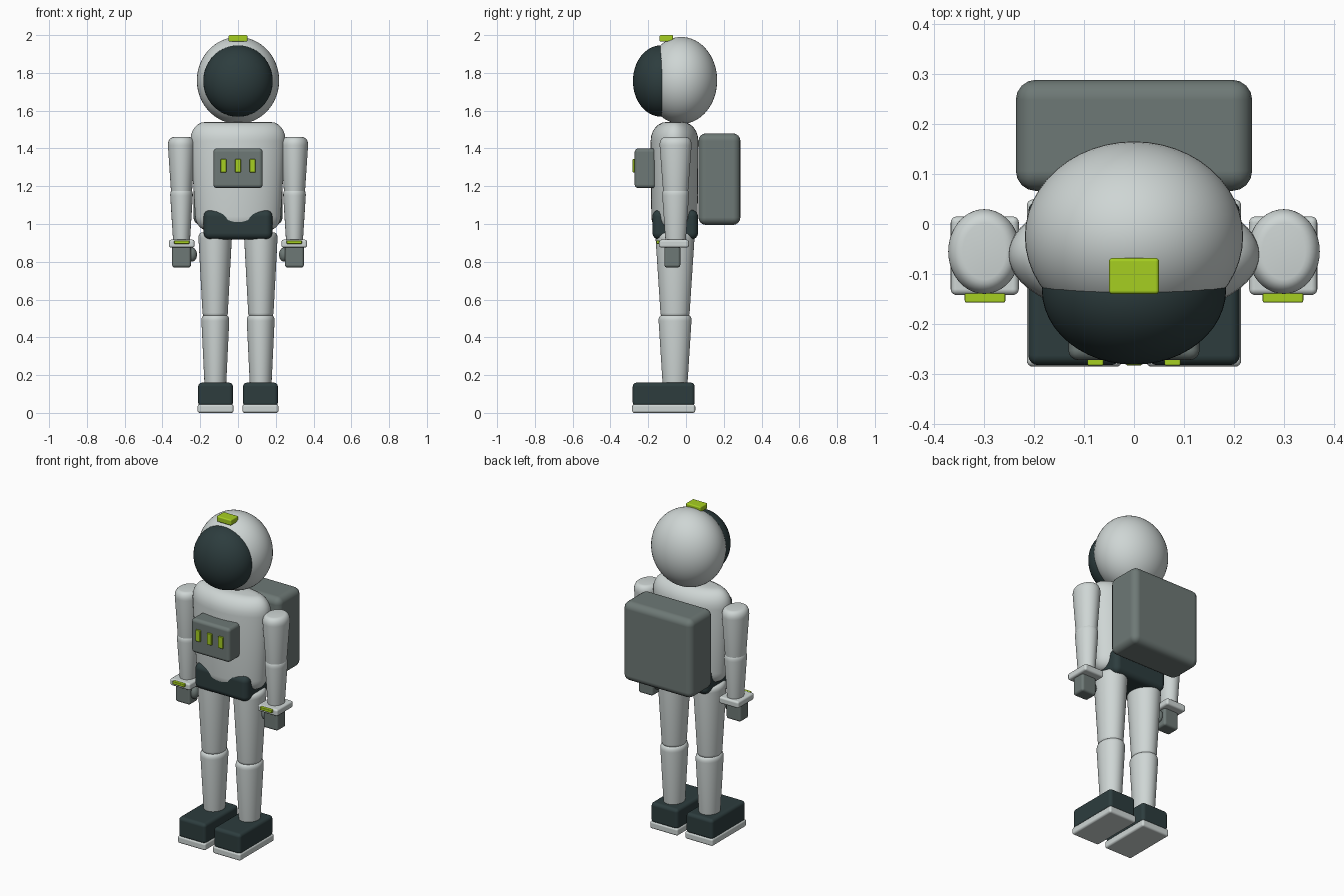
import bpy, bmesh, math
from mathutils import Matrix, Vector

if "Cube" in bpy.data.objects:
    bpy.data.objects.remove(bpy.data.objects["Cube"])


def material(name, rgb):
    m = bpy.data.materials.new(name)
    m.diffuse_color = (*rgb, 1)
    m.use_nodes = True
    m.node_tree.nodes["Principled BSDF"].inputs["Base Color"].default_value = m.diffuse_color
    return m


WHITE = material("suit white", (0.62, 0.67, 0.66))
GREY = material("equipment grey", (0.155, 0.19, 0.18))
DARK = material("dark teal", (0.026, 0.046, 0.048))
LIME = material("signal lime", (0.38, 0.62, 0.015))


def finish(name, bm, mat):
    bmesh.ops.recalc_face_normals(bm, faces=bm.faces)
    mesh = bpy.data.meshes.new(name)
    bm.to_mesh(mesh)
    bm.free()
    mesh.materials.append(mat)
    ob = bpy.data.objects.new(name, mesh)
    bpy.context.collection.objects.link(ob)
    bpy.ops.object.select_all(action='DESELECT')
    bpy.context.view_layer.objects.active = ob
    ob.select_set(True)
    bpy.ops.object.shade_smooth_by_angle(angle=math.radians(40))
    return ob


def box(name, mat, xs, ys, zs, bevel):
    """Rounded box from its x, y and z ranges."""
    bm = bmesh.new()
    bmesh.ops.create_cube(bm, size=1)
    size = [r[1] - r[0] for r in (xs, ys, zs)]
    mid = Vector([(r[0] + r[1]) / 2 for r in (xs, ys, zs)])
    bmesh.ops.scale(bm, vec=size, verts=bm.verts)
    bmesh.ops.translate(bm, vec=mid, verts=bm.verts)
    ob = finish(name, bm, mat)
    ob.data.shade_smooth()
    mod = ob.modifiers.new("rounding", 'BEVEL')
    mod.width, mod.segments = bevel, 4
    mod.limit_method = 'NONE'
    mod.harden_normals = True
    return ob


def ellipsoid(name, mat, centre, radii, u=48, v=32):
    bm = bmesh.new()
    bmesh.ops.create_uvsphere(bm, u_segments=u, v_segments=v, radius=1)
    bm.transform(Matrix.Translation(centre) @ Matrix.Diagonal((*radii, 1)))
    return finish(name, bm, mat)


def limb(name, mat, centre, bottom, top, r_low, r_high, round_low, round_high, n=40):
    """Tapered oval tube with rounded rims; a rounding is (inset, height)."""
    steps = [i / 6 * math.pi / 2 for i in range(7)]
    prof = [(round_low[0] * (1 - math.sin(a)), bottom + round_low[1] * (1 - math.cos(a))) for a in steps]
    prof += [(round_high[0] * (1 - math.cos(a)), top - round_high[1] * (1 - math.sin(a))) for a in steps]
    bm = bmesh.new()
    rings = []
    for inset, z in prof:
        t = (z - bottom) / (top - bottom)
        rx, ry = (r_low[k] + (r_high[k] - r_low[k]) * t - inset for k in (0, 1))
        rings.append([bm.verts.new((centre[0] + rx * math.cos(2 * math.pi * i / n),
                                    centre[1] + ry * math.sin(2 * math.pi * i / n), z))
                      for i in range(n)])
    for a, b in zip(rings, rings[1:]):
        for i in range(n):
            j = (i + 1) % n
            bm.faces.new((a[i], a[j], b[j], b[i]))
    bm.faces.new(rings[0])
    bm.faces.new(rings[-1])
    return finish(name, bm, mat)


# Head
ellipsoid("helmet", WHITE, (0, -0.025, 1.76), (0.218, 0.19, 0.23))
ellipsoid("visor", DARK, (0, -0.131, 1.757), (0.184, 0.15, 0.189))
box("helmet_lamp", LIME, (-0.05, 0.05), (-0.14, -0.068), (1.965, 2.0), 0.007)

# Body
limb("torso", WHITE, (0, -0.061), 0.97, 1.54, (0.222, 0.122), (0.257, 0.127),
     (0.05, 0.07), (0.085, 0.1), 56)
box("hips", DARK, (-0.182, 0.182), (-0.178, 0.064), (0.918, 1.075), 0.035)
box("backpack", GREY, (-0.236, 0.236), (0.066, 0.288), (0.995, 1.48), 0.04)

# Chest unit with three indicator lights
box("chest_unit", GREY, (-0.131, 0.131), (-0.272, -0.16), (1.19, 1.40), 0.02)
for k in (-1, 0, 1):
    x = k * 0.077
    box("chest_light", LIME, (x - 0.016, x + 0.016), (-0.283, -0.265), (1.273, 1.343), 0.004)


# Limbs, both sides
for side, s in (("left", 1), ("right", -1)):
    def span(a, b):
        return tuple(sorted((s * a, s * b)))

    arm = (s * 0.299, -0.055)
    limb(side + "_upper_arm", WHITE, arm, 1.145, 1.46, (0.054, 0.064), (0.075, 0.088),
         (0.012, 0.02), (0.032, 0.045))
    limb(side + "_forearm", WHITE, arm, 0.90, 1.185, (0.044, 0.053), (0.062, 0.073),
         (0.006, 0.01), (0.018, 0.035))
    box(side + "_cuff", WHITE, span(0.23, 0.366), (-0.142, 0.015), (0.875, 0.917), 0.012)
    box(side + "_cuff_light", LIME, span(0.257, 0.338), (-0.157, -0.135), (0.895, 0.913), 0.004)
    box(side + "_hand", GREY, span(0.249, 0.349), (-0.115, -0.03), (0.77, 0.885), 0.014)
    ellipsoid(side + "_thumb", GREY, (s * 0.243, -0.075, 0.838), (0.026, 0.028, 0.037), 24, 16)

    leg = (s * 0.121, -0.058)
    limb(side + "_thigh", WHITE, leg, 0.51, 0.955, (0.066, 0.076), (0.09, 0.105),
         (0.012, 0.02), (0.02, 0.03))
    limb(side + "_shin", WHITE, (s * 0.12, -0.058), 0.14, 0.517, (0.057, 0.065), (0.075, 0.089),
         (0.006, 0.01), (0.018, 0.03))
    box(side + "_boot", DARK, span(0.027, 0.211), (-0.282, 0.046), (0.035, 0.16), 0.02)
    box(side + "_sole", WHITE, span(0.024, 0.214), (-0.285, 0.049), (0.0, 0.045), 0.012)
